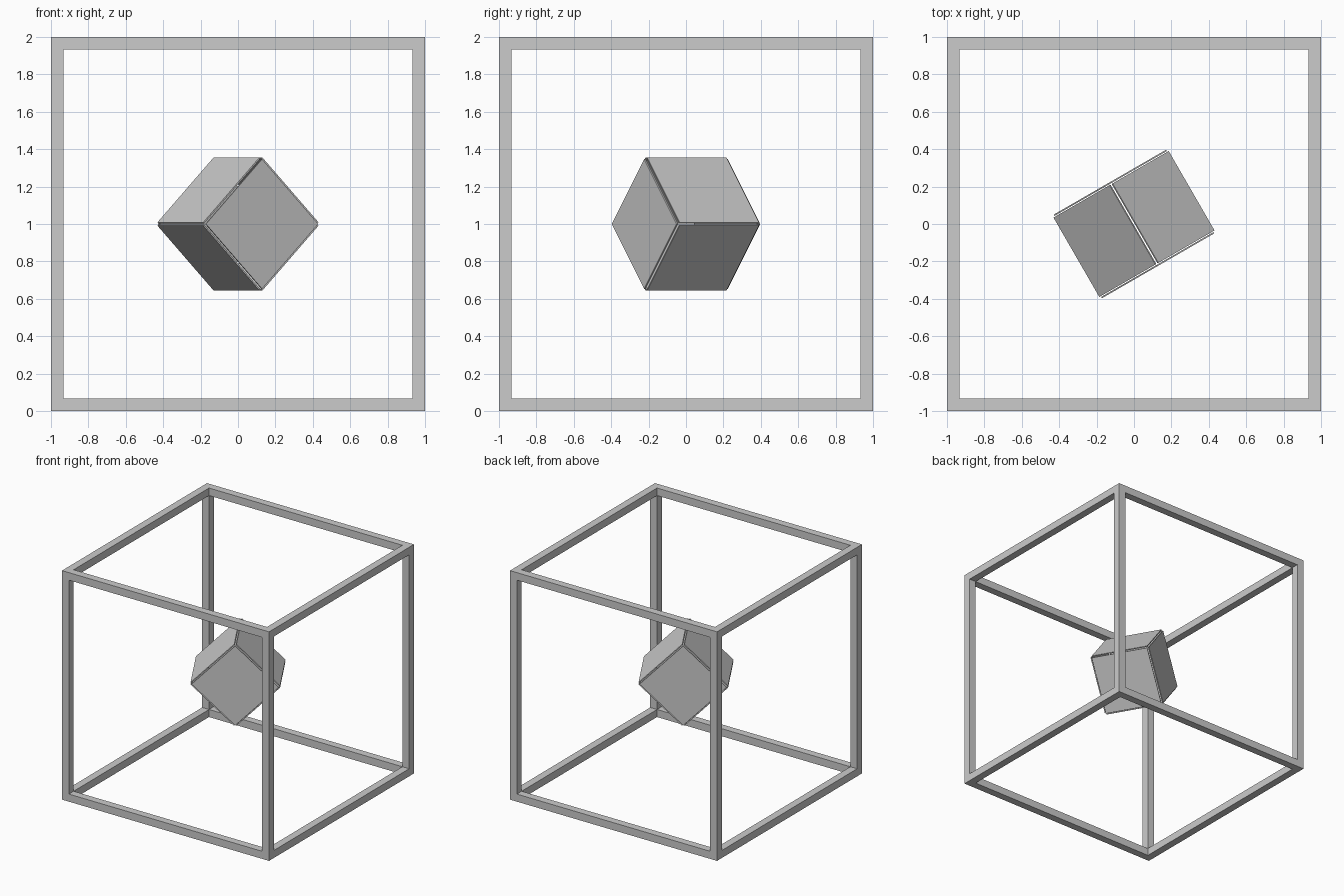
import bpy, bmesh
from math import radians
from itertools import product
from mathutils import Matrix, Vector

if "Cube" in bpy.data.objects:
    bpy.data.objects.remove(bpy.data.objects["Cube"])

BAR = 0.066      # frame bar thickness
HALF = 0.245     # half width of an inner panel
INNER = 0.25     # panel inner face distance from the cube centre
THICK = 0.008    # panel thickness


def add_object(name, bm):
    bmesh.ops.recalc_face_normals(bm, faces=bm.faces)
    mesh = bpy.data.meshes.new(name)
    bm.to_mesh(mesh)
    bm.free()
    obj = bpy.data.objects.new(name, mesh)
    bpy.context.collection.objects.link(obj)
    return obj


# Outer frame: one clean skin around the edge cells of a 3 x 3 x 3 grid
grid = [-1, -1 + BAR, 1 - BAR, 1]


def filled(cell):
    return all(0 <= c <= 2 for c in cell) and sum(c != 1 for c in cell) >= 2


bm = bmesh.new()
for cell in filter(filled, product(range(3), repeat=3)):
    for axis, side in product(range(3), (0, 1)):
        neighbour = list(cell)
        neighbour[axis] += 2 * side - 1
        if filled(neighbour):
            continue
        corners = []
        for a, b in ((0, 0), (1, 0), (1, 1), (0, 1)):
            idx = list(cell)
            idx[axis] += side
            idx[(axis + 1) % 3] += a
            idx[(axis + 2) % 3] += b
            corners.append(bm.verts.new([grid[i] for i in idx]))
        bm.faces.new(corners if side else corners[::-1])
bmesh.ops.remove_doubles(bm, verts=bm.verts, dist=1e-4)
frame = add_object("outer_frame", bm)
frame.location.z = 1

# Inner cube: six separate thin panels, tilted onto an edge and turned
turn = (Matrix.Translation((0, 0, 1)) @ Matrix.Rotation(radians(30), 4, 'Z')
        @ Matrix.Rotation(radians(45), 4, 'Y'))
for axis, sign in product(range(3), (-1, 1)):
    size = Vector((2 * HALF,) * 3)
    size[axis] = THICK
    offset = Vector((0, 0, 0))
    offset[axis] = sign * (INNER + THICK / 2)
    bm = bmesh.new()
    bmesh.ops.create_cube(bm, size=1, matrix=Matrix.Translation(offset) @ Matrix.Diagonal(size).to_4x4())
    panel = add_object(f"inner_panel_{'xyz'[axis]}_{'neg' if sign < 0 else 'pos'}", bm)
    panel.matrix_world = turn
